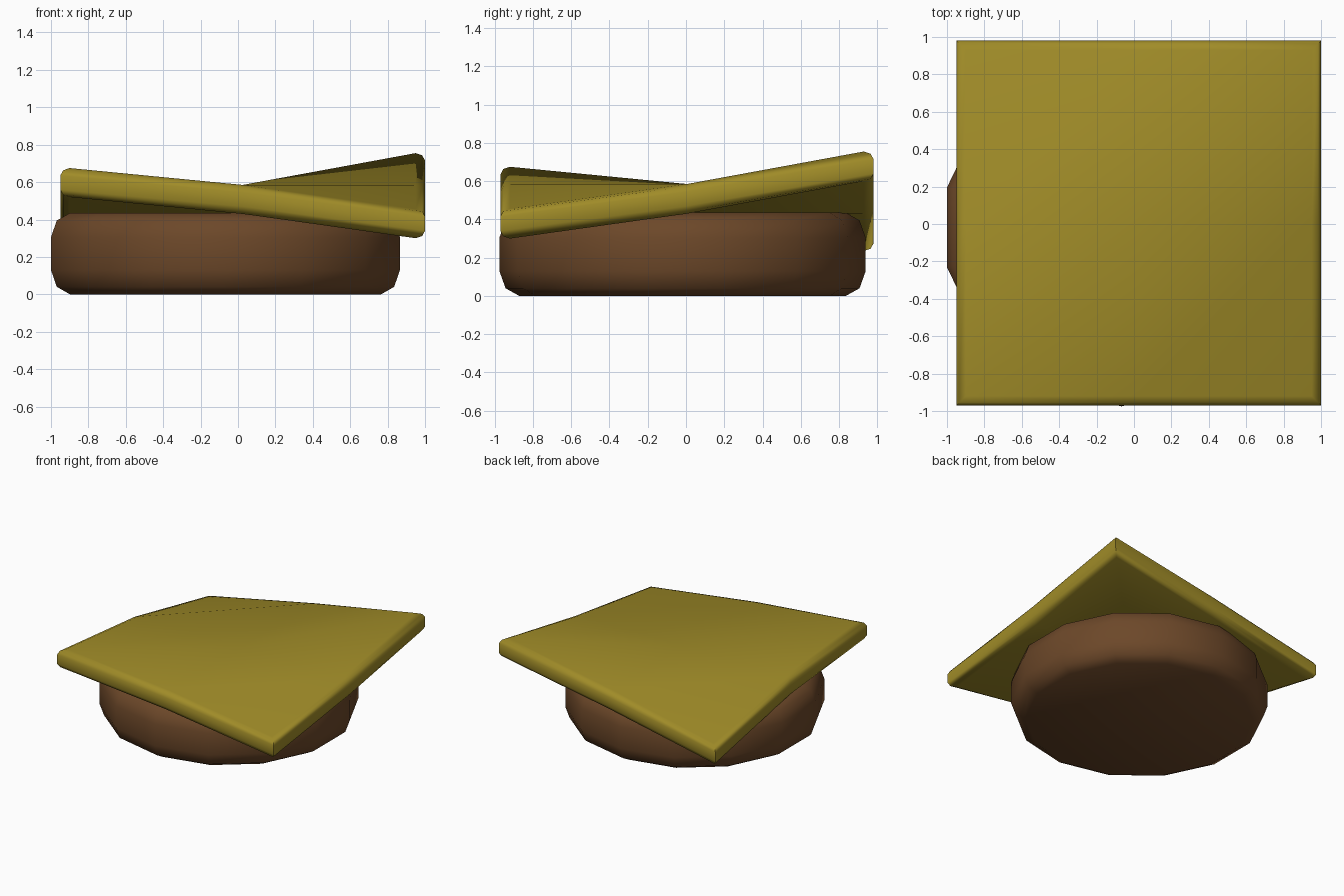
import bpy, bmesh, math

if "Cube" in bpy.data.objects:
    bpy.data.objects.remove(bpy.data.objects["Cube"])


def material(name, rgb):
    m = bpy.data.materials.new(name)
    m.diffuse_color = (*rgb, 1)
    m.use_nodes = True
    m.node_tree.nodes["Principled BSDF"].inputs["Base Color"].default_value = m.diffuse_color
    return m


def finish(bm, name, mat, angle):
    bmesh.ops.recalc_face_normals(bm, faces=bm.faces)
    me = bpy.data.meshes.new(name)
    bm.to_mesh(me)
    bm.free()
    me.materials.append(mat)
    ob = bpy.data.objects.new(name, me)
    bpy.context.collection.objects.link(ob)
    bpy.ops.object.select_all(action='DESELECT')
    ob.select_set(True)
    bpy.context.view_layer.objects.active = ob
    bpy.ops.object.shade_smooth_by_angle(angle=math.radians(angle))
    return ob


def bridge(bm, rings):
    for a, b in zip(rings, rings[1:]):
        n = len(a)
        for i in range(n):
            j = (i + 1) % n
            bm.faces.new((a[i], a[j], b[j], b[i]))


brown = material("patty brown", (0.150, 0.064, 0.022))
yellow = material("cheese yellow", (0.350, 0.260, 0.021))

# Patty: 14-sided disc with rounded rims
bm = bmesh.new()
SIDES = 14
profile = [(0.853, 0), (0.925, 0.04), (0.957, 0.13),
           (0.957, 0.305), (0.925, 0.395), (0.853, 0.435)]
rings = []
for r, z in profile:
    angles = [(i + 0.5) * math.tau / SIDES for i in range(SIDES)]
    rings.append([bm.verts.new((-0.067 + r * math.cos(a), -0.018 + r * math.sin(a), z))
                  for a in angles])
bridge(bm, rings)
bm.faces.new(rings[0])
bm.faces.new(rings[-1])
finish(bm, "patty", brown, 60)

# Cheese slice: square with a 2x2 top, bent corners and a rounded rim
bm = bmesh.new()
CX, CY, TOP = 0.025, 0.005, 0.585
outline = [(-1, -1), (0, -1), (1, -1), (1, 0), (1, 1), (0, 1), (-1, 1), (-1, 0)]
bend = {(-1, -1): 0.09, (1, -1): -0.13, (1, 1): 0.17, (-1, 1): -0.195}
rim = [(0.925, 0), (0.96, -0.012), (0.975, -0.04),
       (0.975, -0.115), (0.96, -0.143), (0.925, -0.155)]
rings = [[bm.verts.new((CX + s * x, CY + s * y, TOP + dz + bend.get((x, y), 0)))
          for x, y in outline] for s, dz in rim]
bridge(bm, rings)
for ring, dz in ((rings[0], 0), (rings[-1], -0.155)):
    grid = dict(zip(outline, ring))
    grid[(0, 0)] = bm.verts.new((CX, CY, TOP + dz))
    for x in (-1, 0):
        for y in (-1, 0):
            a, b = grid[(x, y)], grid[(x + 1, y + 1)]
            bm.faces.new((a, grid[(x + 1, y)], b))
            bm.faces.new((a, b, grid[(x, y + 1)]))
finish(bm, "cheese_slice", yellow, 60)
